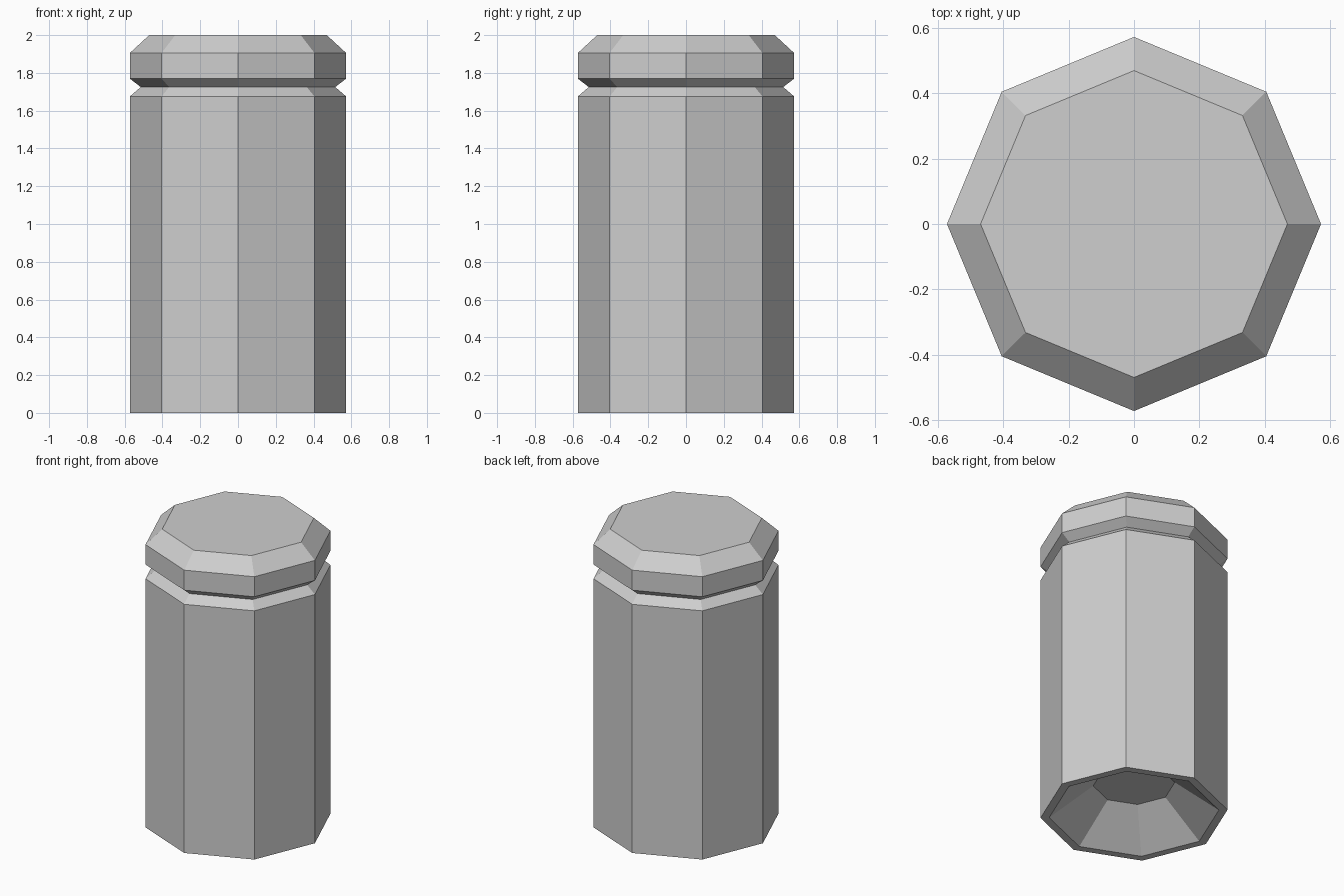
import bpy
import bmesh
from math import cos, sin, pi

cube = bpy.data.objects.get("Cube")
if cube:
    bpy.data.objects.remove(cube, do_unlink=True)

# Single plain grey
grey = bpy.data.materials.new("light_grey")
grey.use_nodes = True
colour = (0.62, 0.62, 0.62, 1)
grey.diffuse_color = colour
grey.node_tree.nodes["Principled BSDF"].inputs["Base Color"].default_value = colour

SIDES = 8


def lathe(name, profile, material):
    """Flat-sided solid from (radius, height) rings, capped at both ends."""
    bm = bmesh.new()
    rings = []
    for radius, z in profile:
        angles = [2 * pi * i / SIDES for i in range(SIDES)]
        rings.append([bm.verts.new((radius * cos(a), radius * sin(a), z)) for a in angles])
    for low, high in zip(rings, rings[1:]):
        for i in range(SIDES):
            j = (i + 1) % SIDES
            bm.faces.new((low[i], low[j], high[j], high[i]))
    bm.faces.new(rings[0][::-1])
    bm.faces.new(rings[-1])
    bmesh.ops.recalc_face_normals(bm, faces=bm.faces)
    mesh = bpy.data.meshes.new(name)
    bm.to_mesh(mesh)
    bm.free()
    mesh.materials.append(material)
    obj = bpy.data.objects.new(name, mesh)
    bpy.context.collection.objects.link(obj)
    return obj


# Tapered recess underneath, rim, straight wall, V groove, chamfered head
R = 0.573
lathe("octagonal_post", [
    (0.25, 0.21), (0.52, 0.0), (R, 0.0),
    (R, 1.675), (0.515, 1.725), (R, 1.77),
    (R, 1.905), (0.47, 2.0),
], grey)
